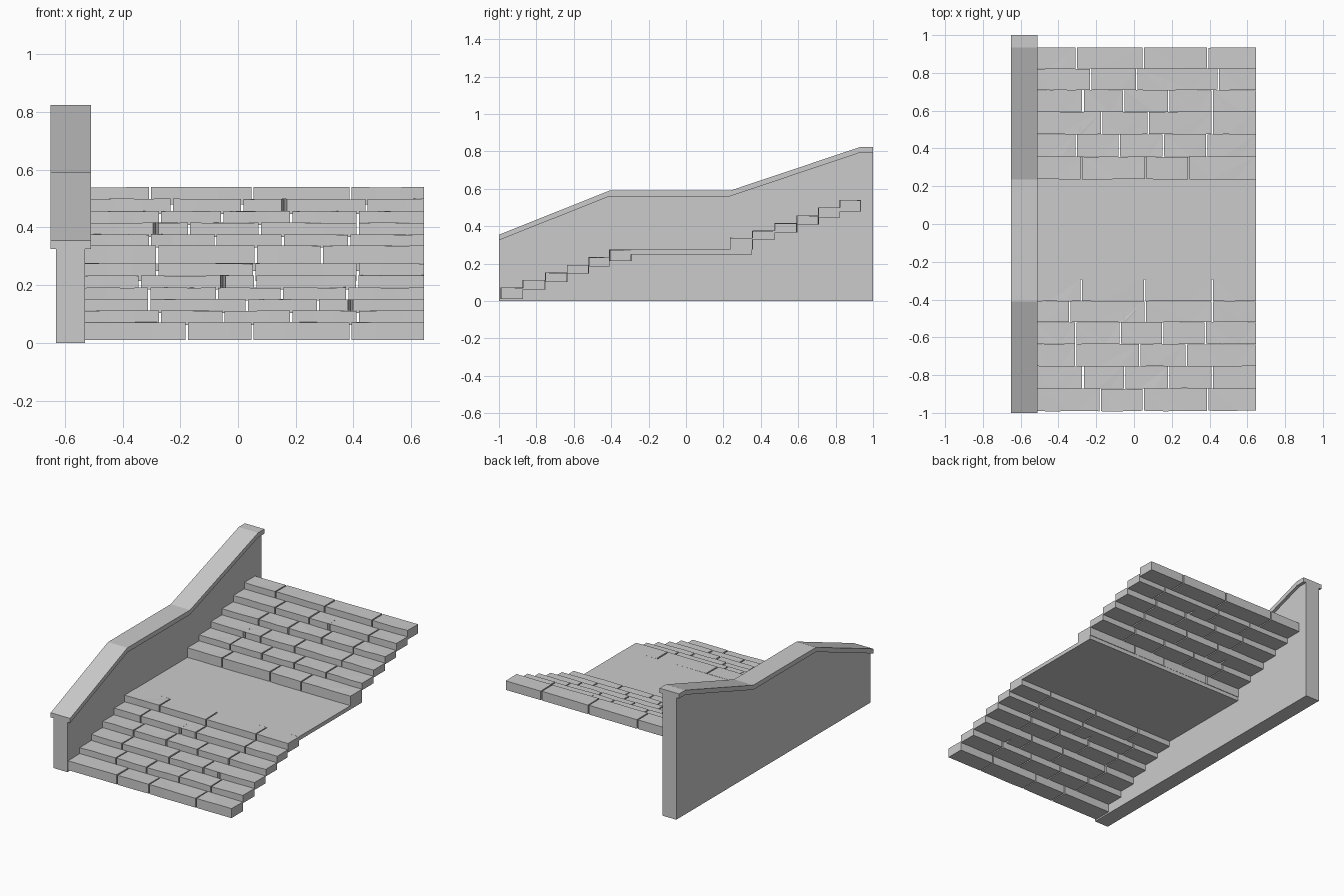
import bpy, bmesh, random

if "Cube" in bpy.data.objects:
    bpy.data.objects.remove(bpy.data.objects["Cube"])
random.seed(4)


def make_object(name, bm):
    bmesh.ops.recalc_face_normals(bm, faces=bm.faces)
    me = bpy.data.meshes.new(name)
    bm.to_mesh(me)
    bm.free()
    ob = bpy.data.objects.new(name, me)
    bpy.context.collection.objects.link(ob)
    return ob


def side_prism(name, profile, x0, x1):
    """Extrude a (y, z) outline along x."""
    bm = bmesh.new()
    face = bm.faces.new([bm.verts.new((x0, y, z)) for y, z in profile])
    ext = bmesh.ops.extrude_face_region(bm, geom=[face])['geom']
    bmesh.ops.translate(bm, vec=(x1 - x0, 0, 0),
                        verts=[v for v in ext if isinstance(v, bmesh.types.BMVert)])
    return make_object(name, bm)


def add_stone(bm, x0, x1, y0, y1, z0, z1, crack=None):
    """One worn slab: wavy front edge, uneven top, optional V crack at the front."""
    w = lambda a: random.uniform(0, a)
    n = 3
    front = [(x0 + (x1 - x0) * i / n, y0 + w(0.004)) for i in range(n + 1)]
    if crack is not None and x0 < crack < x1:
        front = [p for p in front if abs(p[0] - crack) > 0.02 or p[0] in (x0, x1)]
        front += [(crack - 0.009, y0), (crack, y0 + 0.065), (crack + 0.009, y0)]
        front.sort()
    outline = front + [(x1, y1 - w(0.003)), (x0, y1 - w(0.003))]
    low = [bm.verts.new((x, y, z0)) for x, y in outline]
    top = [bm.verts.new((x, y, z1 - w(0.003))) for x, y in outline]
    bm.faces.new(low[::-1])
    caps = [bm.faces.new(top)]
    bmesh.ops.triangulate(bm, faces=caps)
    for i in range(len(low)):
        j = (i + 1) % len(low)
        bm.faces.new((low[i], low[j], top[j], top[i]))


LEFT, RIGHT, GAP = -0.53, 0.645, 0.004

# Side wall and its overhanging coping
crest = [(-1, 0.355), (-0.41, 0.59), (0.235, 0.59), (0.935, 0.825), (1, 0.825)]
under = [(y, z - 0.03) for y, z in crest]
side_prism("side_wall", [(-1, 0), *under, (1, 0)][::-1], -0.63, -0.53)
side_prism("wall_coping", crest + under[::-1], -0.65, -0.51)

# Landing between the two flights
side_prism("landing", [(-0.295, 0.25), (0.353, 0.25), (0.353, 0.275), (-0.295, 0.275)],
           LEFT, RIGHT)

# Steps: front y, bottom z, top z, joints along x, crack x
rows = [
    (-0.992, 0.010, 0.073, (-0.178, 0.05, 0.39), None),
    (-0.873, 0.062, 0.113, (-0.27, -0.05, 0.185, 0.415), None),
    (-0.755, 0.103, 0.153, (-0.308, 0.03, 0.277), 0.39),
    (-0.637, 0.147, 0.193, (-0.308, -0.073, 0.152, 0.378), None),
    (-0.521, 0.185, 0.235, (-0.34, 0.06, 0.413), -0.052),
    (-0.411, 0.215, 0.277, (-0.28, 0.056, 0.415), None),
    (0.235, 0.275, 0.339, (-0.28, 0.062, 0.29), None),
    (0.354, 0.330, 0.377, (-0.305, -0.078, 0.155, 0.385), None),
    (0.473, 0.367, 0.418, (-0.17, 0.075, 0.415), -0.285),
    (0.592, 0.409, 0.458, (-0.27, -0.055, 0.185, 0.415), None),
    (0.707, 0.447, 0.500, (-0.23, 0.015, 0.445), 0.16),
    (0.820, 0.480, 0.541, (-0.305, 0.05, 0.39), None),
]
for k, (y0, z0, z1, joints, crack) in enumerate(rows):
    y1 = {5: -0.292, 11: 0.936}.get(k)
    if y1 is None:
        y1 = rows[k + 1][0] + 0.003
    ends = [LEFT - GAP, *joints, RIGHT + GAP]
    bm = bmesh.new()
    for a, b in zip(ends, ends[1:]):
        add_stone(bm, a + GAP, b - GAP, y0, y1, z0, z1, crack)
    make_object(f"step_{k + 1:02d}", bm)
